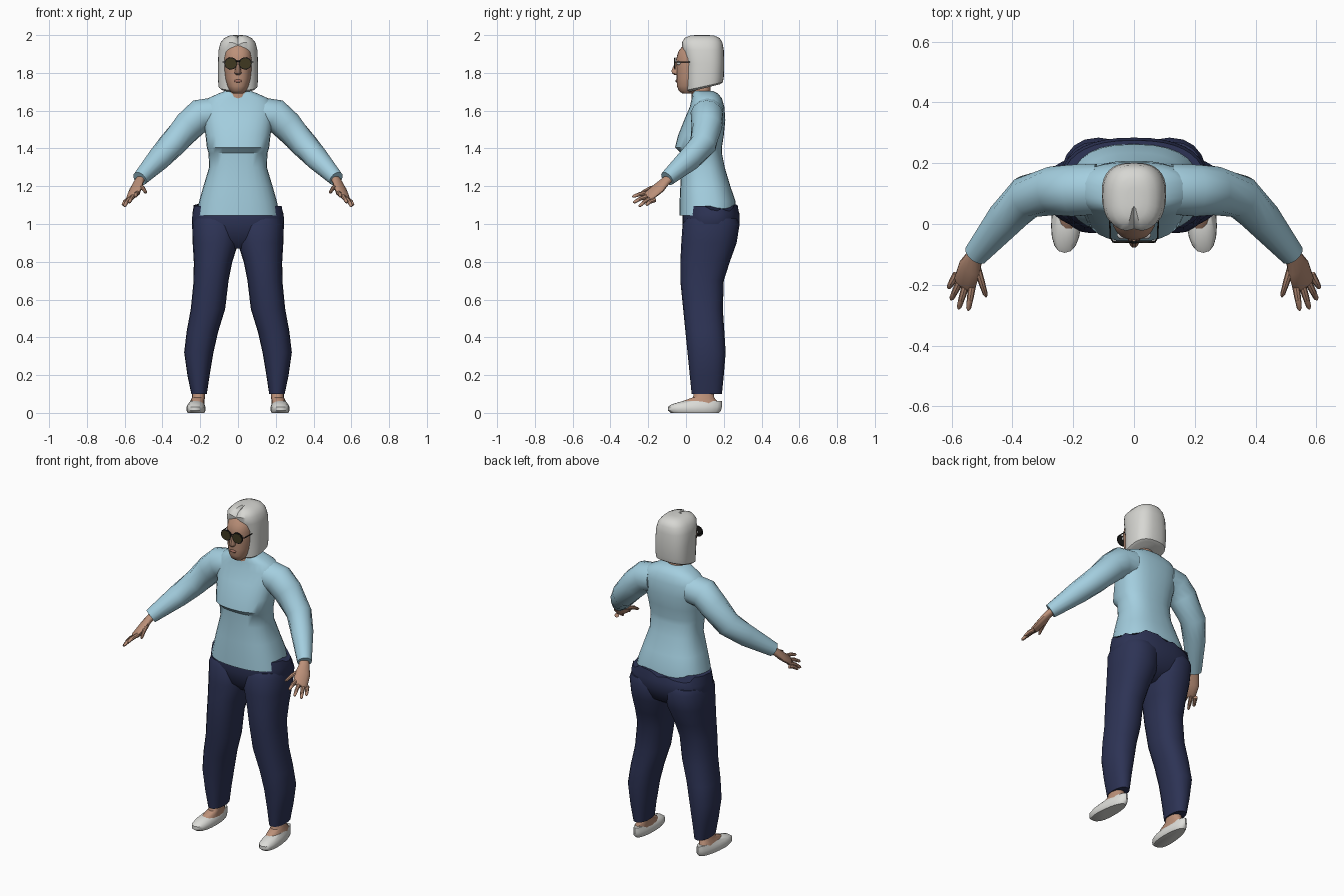
import bpy, bmesh, math, random
from mathutils import Vector, Matrix

if "Cube" in bpy.data.objects:
    bpy.data.objects.remove(bpy.data.objects["Cube"])

random.seed(4)


def material(name, rgb):
    m = bpy.data.materials.new(name)
    m.diffuse_color = (*rgb, 1)
    m.use_nodes = True
    m.node_tree.nodes["Principled BSDF"].inputs["Base Color"].default_value = m.diffuse_color
    return m


SHIRT = material("light_blue", (0.37, 0.62, 0.74))
NAVY = material("navy", (0.026, 0.033, 0.09))
SKIN = material("skin", (0.50, 0.28, 0.19))
HAIR = material("silver", (0.68, 0.68, 0.65))
SHOE = material("off_white", (0.72, 0.72, 0.69))
LENS = material("dark_olive", (0.05, 0.04, 0.015))
FRAME = material("black", (0.012, 0.011, 0.01))
LIP = material("lip_brown", (0.36, 0.16, 0.12))
WHITE = material("eye_white", (0.8, 0.8, 0.8))


def finish(bm, name, mat, mirror=False, angle=40):
    bmesh.ops.recalc_face_normals(bm, faces=bm.faces)
    me = bpy.data.meshes.new(name)
    bm.to_mesh(me)
    bm.free()
    me.materials.append(mat)
    ob = bpy.data.objects.new(name, me)
    bpy.context.collection.objects.link(ob)
    bpy.ops.object.select_all(action='DESELECT')
    ob.select_set(True)
    bpy.context.view_layer.objects.active = ob
    bpy.ops.object.shade_smooth_by_angle(angle=math.radians(angle))
    if mirror:
        ob.modifiers.new("mirror", 'MIRROR').use_mirror_merge = False
    return ob


def skin_rings(rings):
    """Bridge point rings into a closed skin."""
    bm = bmesh.new()
    vr = [[bm.verts.new(p) for p in r] for r in rings]
    n = len(vr[0])
    for a, b in zip(vr, vr[1:]):
        for i in range(n):
            j = (i + 1) % n
            bm.faces.new((a[i], a[j], b[j], b[i]))
    bm.faces.new(vr[0][::-1])
    bm.faces.new(vr[-1])
    return bm


def spow(v, e):
    return math.copysign(abs(v) ** e, v)


def loft(name, mat, rows, seg=20, power=2.3, mirror=False, warp=None):
    """Rows are (z, x left, x right, y front, y back)."""
    rings = []
    for z, x0, x1, y0, y1 in rows:
        ring = []
        for i in range(seg):
            a = 2 * math.pi * i / seg
            x = (x0 + x1) / 2 + (x1 - x0) / 2 * spow(math.cos(a), 2 / power)
            y = (y0 + y1) / 2 + (y1 - y0) / 2 * spow(math.sin(a), 2 / power)
            p = Vector((x, y, z))
            ring.append(warp(p) if warp else p)
        rings.append(ring)
    return finish(skin_rings(rings), name, mat, mirror)


def centred(rows):
    return [(z, -r, r, y0, y1) for z, r, y0, y1 in rows]


def tube(name, mat, path, radii, side=(0, 0, 1), seg=12, mirror=True):
    """Radii are single values or (along side, across side)."""
    pts = [Vector(p) for p in path]
    rings = []
    for k, p in enumerate(pts):
        t = (pts[min(k + 1, len(pts) - 1)] - pts[max(k - 1, 0)]).normalized()
        s = Vector(side)
        s = (s - t * s.dot(t)).normalized()
        u = t.cross(s)
        r = radii[k] if isinstance(radii[k], tuple) else (radii[k], radii[k])
        rings.append([p + s * r[0] * math.cos(2 * math.pi * i / seg)
                      + u * r[1] * math.sin(2 * math.pi * i / seg) for i in range(seg)])
    return finish(skin_rings(rings), name, mat, mirror)


def blob(name, mat, loc, size, mirror=False):
    bm = bmesh.new()
    bmesh.ops.create_uvsphere(bm, u_segments=14, v_segments=8, radius=1,
                              matrix=Matrix.Translation(loc) @ Matrix.Diagonal((*size, 1)))
    return finish(bm, name, mat, mirror)


# Shirt body with the bust overhang
loft("shirt_body", SHIRT, centred([
    (1.045, .222, -.035, .265), (1.12, .206, -.034, .262), (1.2, .183, -.03, .235),
    (1.3, .153, -.025, .205), (1.375, .156, -.027, .19), (1.405, .165, -.058, .19),
    (1.47, .172, -.042, .2), (1.55, .185, -.01, .208), (1.62, .195, .02, .203),
    (1.665, .16, .03, .19), (1.69, .105, .035, .17), (1.705, .066, .04, .14)]),
    seg=28, power=2.5)

# Sleeves
tube("sleeve", SHIRT,
     [(.12, .115, 1.585), (.20, .11, 1.575), (.26, .11, 1.52), (.35, .09, 1.42),
      (.42, .02, 1.345), (.52, -.1, 1.24)],
     [.085, .087, .082, .072, .063, .041], seg=14)

# Hands: palm, four fingers and a thumb
tube("palm", SKIN, [(.505, -.08, 1.25), (.525, -.11, 1.225), (.54, -.145, 1.19),
                    (.557, -.195, 1.15), (.56, -.205, 1.142)],
     [(.027, .022), (.03, .021), (.042, .02), (.042, .017), (.034, .01)],
     side=(.07, .03, -.04))
fingers = [("index", (.53, -.19, 1.165), (.545, -.285, 1.145)),
           ("middle", (.55, -.19, 1.152), (.577, -.28, 1.113)),
           ("ring", (.568, -.18, 1.14), (.602, -.25, 1.093)),
           ("little", (.583, -.165, 1.128), (.611, -.212, 1.1)),
           ("thumb", (.52, -.13, 1.205), (.486, -.24, 1.165))]
for label, a, b in fingers:
    a, b = Vector(a), Vector(b)
    mid = a.lerp(b, .55) + Vector((0, 0, .005))
    tube(label + "_finger", SKIN, [a, mid, a.lerp(b, .92), b],
         [.013, .011, .008, .003], seg=8)


# Trousers: waist with an uneven back edge, then two legs
def ragged(p):
    if p.z > 1.085 and p.y > .12:
        p.z += random.uniform(-.03, .015)
    return p


loft("trouser_seat", NAVY, centred([
    (.87, .06, .05, .17), (.92, .2, 0, .25), (1.0, .243, -.018, .284),
    (1.05, .242, -.018, .284), (1.095, .234, -.012, .275)]), seg=36, power=2.4, warp=ragged)
loft("trouser_leg", NAVY, [
    (.10, .165, .247, .03, .19), (.2, .15, .268, .02, .2), (.32, .13, .285, .008, .21),
    (.43, .105, .272, -.003, .203), (.55, .068, .25, -.015, .195),
    (.7, .05, .235, -.03, .2), (.8, .03, .234, -.03, .232), (.9, -.002, .24, -.025, .268),
    (1.0, -.01, .243, -.018, .284), (1.03, .01, .235, 0, .27)], mirror=True)


# Shoes with broad toes, and bare feet inside
def toe_shape(p):
    t = (p.y + .095) / .285
    p.x = .228 + (p.x - .228) * (1 - .3 * t) - .015 * t
    return p


loft("shoe", SHOE, [
    (0, .178, .278, -.08, .175), (.012, .171, .285, -.095, .185),
    (.032, .172, .284, -.095, .19), (.046, .178, .278, -.075, .19),
    (.062, .188, .268, -.02, .19)], mirror=True, warp=toe_shape)
loft("foot", SKIN, [
    (.03, .178, .258, -.04, .17), (.064, .178, .252, -.015, .165),
    (.082, .174, .244, .035, .15), (.14, .172, .24, .05, .145)], seg=14, mirror=True)

# Neck, face and nose
loft("neck", SKIN, centred([(1.65, .064, .03, .14), (1.7, .055, .03, .13),
                            (1.77, .05, .02, .13)]))
loft("face", SKIN, centred([
    (1.69, .025, -.018, .04), (1.705, .043, -.038, .08), (1.73, .057, -.048, .11),
    (1.77, .068, -.05, .13), (1.82, .074, -.05, .14), (1.875, .076, -.052, .14),
    (1.915, .073, -.04, .14), (1.95, .06, -.012, .13)]), seg=24)
loft("nose", SKIN, centred([(1.79, .012, -.064, -.03), (1.798, .018, -.075, -.03),
                            (1.812, .016, -.078, -.03), (1.86, .008, -.056, -.03)]), seg=10)
blob("lips", LIP, (0, -.049, 1.757), (.022, .007, .008))
blob("eye", WHITE, (.038, -.036, 1.852), (.018, .014, .011), True)


# Bobbed hair: lower at the front, with a centre parting
def hair_shape(p):
    w = min(1, max(0, (1.8 - p.z) / .1))
    p.z += .25 * w * (p.y - .02)
    if abs(p.x) < .004 and p.y < .09 and p.z > 1.91:
        p.z -= .012
        p.y += .008
    return p


loft("bobbed_hair", HAIR, centred([
    (1.70, .09, .015, .18), (1.712, .103, .002, .195), (1.76, .106, 0, .2),
    (1.85, .106, -.003, .202), (1.92, .103, -.018, .2), (1.96, .093, -.024, .193),
    (1.985, .072, -.008, .178), (1.997, .045, .02, .15), (2.0, .02, .05, .12)]),
    seg=32, power=2.6, warp=hair_shape)

# Sunglasses
for label, mat, r, y, depth in (("lens_rim", FRAME, .035, -.058, .006),
                                ("lens", LENS, .030, -.0605, .005)):
    bm = bmesh.new()
    bmesh.ops.create_cone(
        bm, cap_ends=True, segments=20, radius1=r, radius2=r, depth=depth,
        matrix=Matrix.Translation((.038, y, 1.85)) @ Matrix.Diagonal((1, 1, .92, 1))
        @ Matrix.Rotation(math.pi / 2, 4, 'X'))
    finish(bm, label, mat, True)
tube("bridge", FRAME, [(-.012, -.06, 1.862), (.012, -.06, 1.862)], [.004, .004],
     seg=6, mirror=False)
tube("temple", FRAME, [(.07, -.056, 1.858), (.078, -.045, 1.858), (.08, .03, 1.858)],
     [.003, .003, .003], seg=6)
